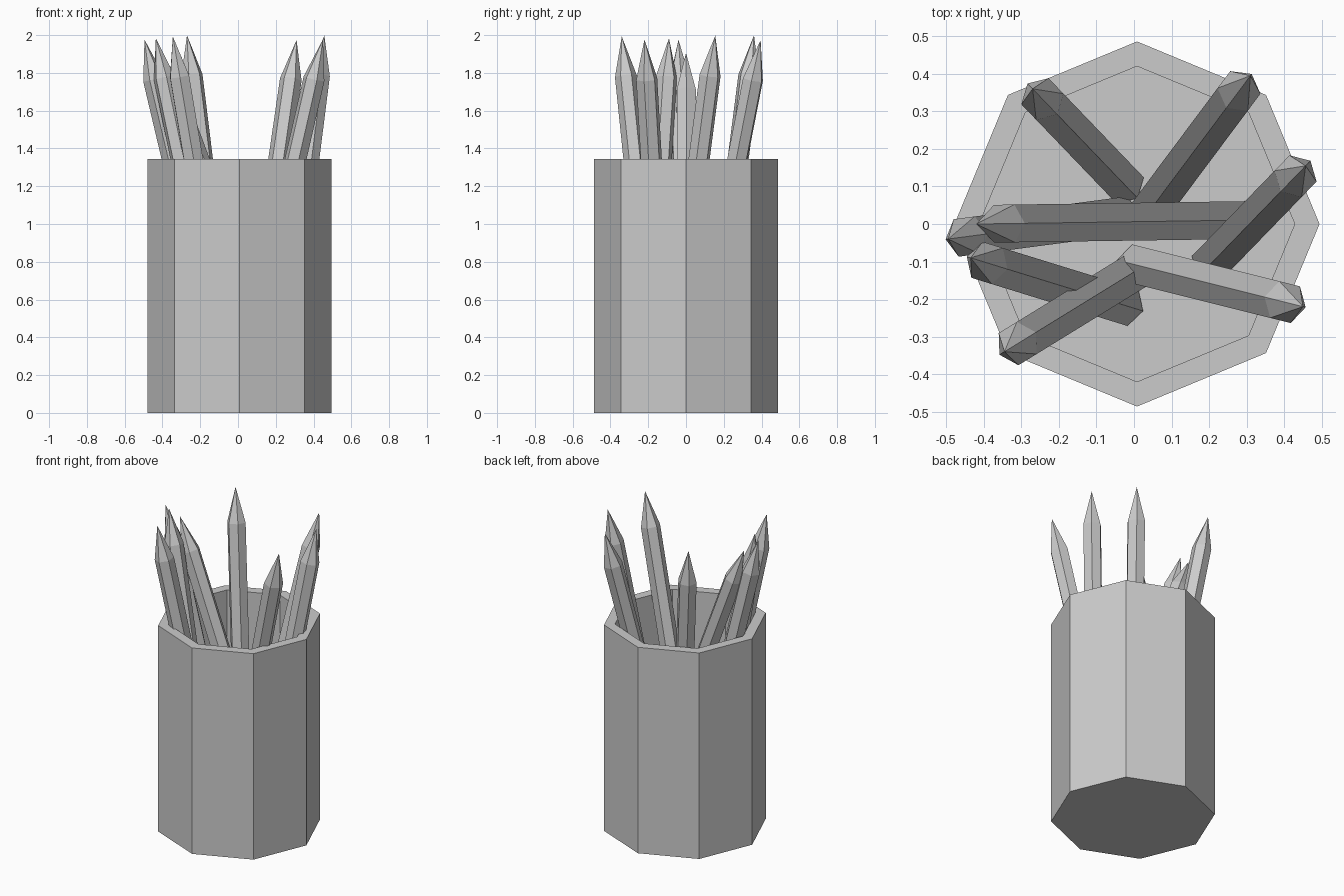
import bpy
import bmesh
from math import sin, cos, pi
from mathutils import Vector, Matrix

if "Cube" in bpy.data.objects:
    bpy.data.objects.remove(bpy.data.objects["Cube"], do_unlink=True)

grey = bpy.data.materials.new("plain_grey")
GREY = (0.6, 0.6, 0.6, 1.0)
grey.use_nodes = True
grey.diffuse_color = GREY
grey.node_tree.nodes["Principled BSDF"].inputs["Base Color"].default_value = GREY


def lathe(name, sides, profile, matrix):
    """Flat-sided solid from (radius, height) rings; zero radius makes a point."""
    bm = bmesh.new()
    rings = []
    for radius, height in profile:
        count = sides if radius > 0 else 1
        rings.append([bm.verts.new((radius * cos(2 * pi * i / sides),
                                    radius * sin(2 * pi * i / sides), height))
                      for i in range(count)])
    for low, high in zip(rings, rings[1:]):
        for i in range(sides):
            j = (i + 1) % sides
            if len(high) == 1:
                bm.faces.new((low[i], low[j], high[0]))
            else:
                bm.faces.new((low[i], low[j], high[j], high[i]))
    for ring in (rings[0], rings[-1]):
        if len(ring) > 1:
            bm.faces.new(ring)
    bmesh.ops.recalc_face_normals(bm, faces=bm.faces)
    mesh = bpy.data.meshes.new(name)
    bm.to_mesh(mesh)
    bm.free()
    mesh.materials.append(grey)
    obj = bpy.data.objects.new(name, mesh)
    obj.matrix_world = matrix
    bpy.context.collection.objects.link(obj)
    return obj


# Octagonal cup with a hollow inside
RIM, FLOOR = 1.345, 0.05
lathe("cup", 8, [(0.486, 0), (0.486, RIM), (0.42, RIM), (0.42, FLOOR)],
      Matrix.Translation((0.008, 0, 0)))

# Pencils: foot x, y on the cup floor, then tip x, y
LENGTH, POINT, RADIUS = 1.98, 0.215, 0.058
pencils = [
    (-0.03, 0.11, -0.27, 0.36),
    (0.03, 0.02, 0.31, 0.395),
    (0.21, -0.10, 0.457, 0.155),
    (0.01, -0.11, 0.45, -0.22),
    (-0.02, -0.14, -0.345, -0.34),
    (-0.03, -0.215, -0.435, -0.09),
    (0.27, 0.01, -0.42, 0.0),
    (-0.04, 0.02, -0.495, -0.04),
]
for n, (fx, fy, tx, ty) in enumerate(pencils, 1):
    lean = Vector((tx - fx, ty - fy, 0))
    axis = lean + Vector((0, 0, (LENGTH ** 2 - lean.length_squared) ** 0.5))
    axis.normalize()
    side = axis.cross(Vector((0, 0, 1))).normalized()
    upper = side.cross(axis)  # one edge of the hexagon faces upwards
    frame = Matrix((upper, axis.cross(upper), axis)).transposed().to_4x4()
    lathe(f"pencil_{n}", 6,
          [(RADIUS, 0), (RADIUS, LENGTH - POINT), (0, LENGTH)],
          Matrix.Translation((fx, fy, FLOOR)) @ frame)
